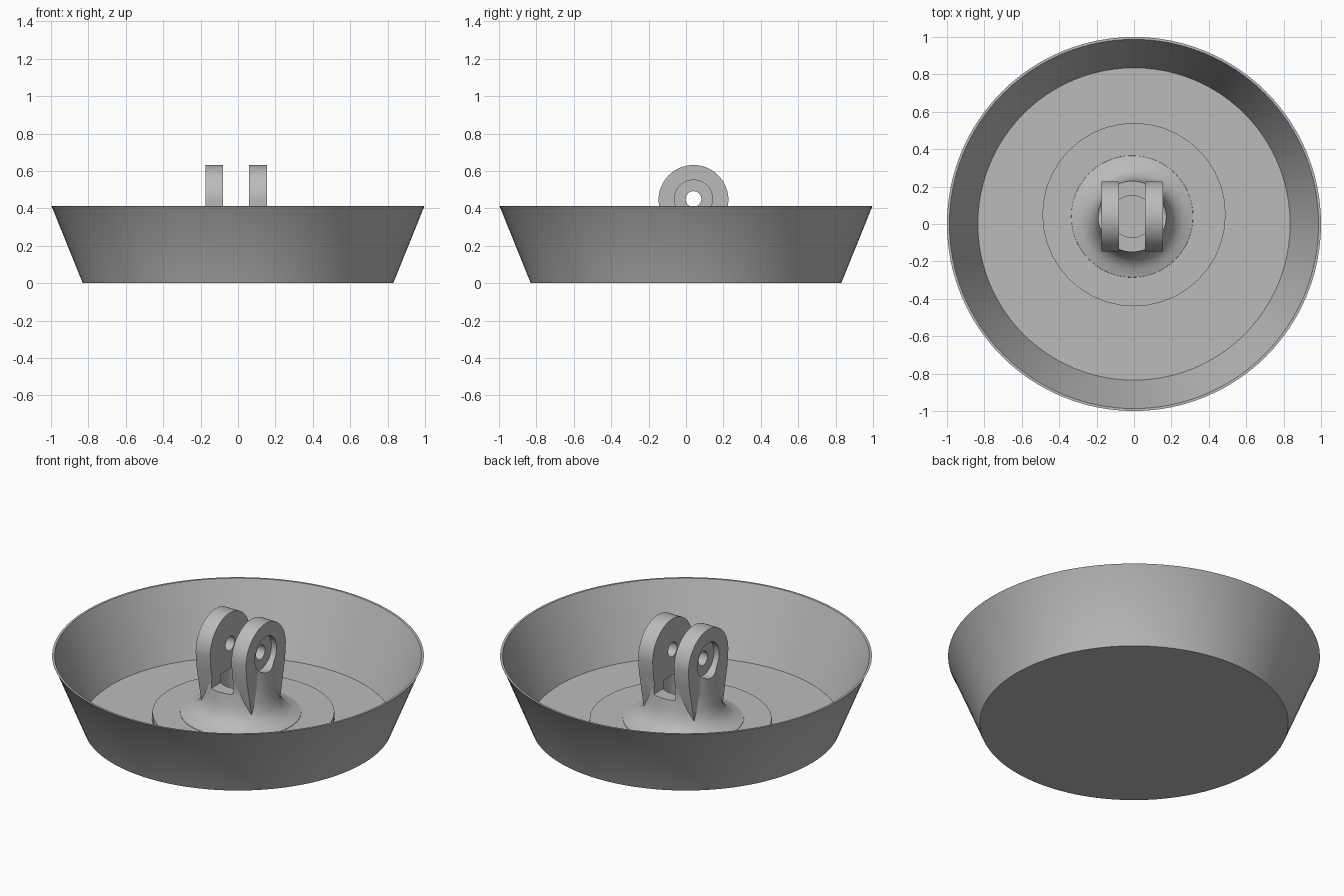
import bpy, bmesh, math
from mathutils import Matrix

if "Cube" in bpy.data.objects:
    bpy.data.objects.remove(bpy.data.objects["Cube"])

grey = bpy.data.materials.new("plain_grey")
grey.use_nodes = True
grey.diffuse_color = (0.5, 0.5, 0.5, 1)
grey.node_tree.nodes["Principled BSDF"].inputs["Base Color"].default_value = (0.5, 0.5, 0.5, 1)

CX, CY = -0.01, 0.04      # centre of the clevis
PIN_Z, LUG_R = 0.445, 0.187


def finish(bm, name):
    bmesh.ops.recalc_face_normals(bm, faces=bm.faces)
    mesh = bpy.data.meshes.new(name)
    bm.to_mesh(mesh)
    bm.free()
    mesh.materials.append(grey)
    obj = bpy.data.objects.new(name, mesh)
    bpy.context.collection.objects.link(obj)
    return obj


def revolve(name, profile, centre=(0, 0), steps=64):
    """Spin a closed (radius, height) profile that starts and ends on the axis."""
    bm = bmesh.new()
    verts = [bm.verts.new((r, 0, z)) for r, z in profile]
    edges = [bm.edges.new(pair) for pair in zip(verts, verts[1:])]
    bmesh.ops.spin(bm, geom=verts + edges, cent=(0, 0, 0), axis=(0, 0, 1),
                   angle=math.tau, steps=steps)
    bmesh.ops.remove_doubles(bm, verts=bm.verts, dist=0.0001)
    bmesh.ops.translate(bm, verts=bm.verts, vec=(*centre, 0))
    return finish(bm, name)


def cylinder(name, radius, depth, centre, along_x=False, segments=32):
    bm = bmesh.new()
    turn = Matrix.Rotation(math.pi / 2, 4, "Y") if along_x else Matrix()
    bmesh.ops.create_cone(bm, cap_ends=True, segments=segments, radius1=radius,
                          radius2=radius, depth=depth,
                          matrix=Matrix.Translation(centre) @ turn)
    return finish(bm, name)


def box(name, size, centre):
    bm = bmesh.new()
    bmesh.ops.create_cube(bm, size=1, matrix=Matrix.Translation(centre) @ Matrix.Diagonal((*size, 1)))
    return finish(bm, name)


def combine(target, tool, operation):
    mod = target.modifiers.new(operation, "BOOLEAN")
    mod.operation, mod.object, mod.solver = operation, tool, "EXACT"
    bpy.context.view_layer.objects.active = target
    bpy.ops.object.modifier_apply(modifier=mod.name)
    bpy.data.objects.remove(tool)


def smooth(obj, degrees):
    bpy.ops.object.select_all(action="DESELECT")
    obj.select_set(True)
    bpy.context.view_layer.objects.active = obj
    bpy.ops.object.shade_smooth_by_angle(angle=math.radians(degrees))


# Thin flared dish
dish = revolve("dish", [(0, 0), (0.83, 0), (0.995, 0.408), (1, 0.413), (0.987, 0.413),
                        (0.835, 0.015), (0, 0.015)], steps=96)

# Low disc on the dish floor
disc = cylinder("base_disc", 0.49, 0.05, (0, 0.05, 0.035), segments=40)

# Round post with a flared foot
clevis = revolve("clevis", [(0, 0.05), (0.33, 0.05), (0.325, 0.062), (0.28, 0.075),
                            (0.24, 0.1), (0.212, 0.14), (0.198, 0.19), (0.188, 0.26),
                            (0.177, 0.45), (0.165, 0.52), (0, 0.52)], (CX, CY))

# Round-topped block that becomes the two lugs
bm = bmesh.new()
outline = [(LUG_R * math.cos(a), PIN_Z + LUG_R * math.sin(a))
           for a in (math.pi * i / 32 for i in range(33))]
outline += [(-0.18, 0.36), (-0.135, 0.14), (0.135, 0.14), (0.18, 0.36)]
face = bm.faces.new([bm.verts.new((CX - 0.165, CY + y, z)) for y, z in outline])
side = bmesh.ops.extrude_face_region(bm, geom=[face])["geom"]
bmesh.ops.translate(bm, verts=[v for v in side if isinstance(v, bmesh.types.BMVert)],
                    vec=(0.33, 0, 0))
combine(clevis, finish(bm, "lug_block"), "UNION")

# Slot between the lugs, and the round well below it
combine(clevis, box("slot_cutter", (0.14, 0.6, 0.5), (CX, CY, 0.5)), "DIFFERENCE")
combine(clevis, cylinder("well_cutter", 0.112, 0.22, (CX, CY, 0.19)), "DIFFERENCE")

# Pin hole and the counterbore in each outer face
combine(clevis, cylinder("pin_cutter", 0.042, 0.6, (CX, CY, PIN_Z + 0.005), True), "DIFFERENCE")
for sign in (-1, 1):
    bore = cylinder("bore_cutter", 0.102, 0.1, (CX + sign * 0.18, CY, PIN_Z + 0.005), True)
    combine(clevis, bore, "DIFFERENCE")

for part in (dish, disc, clevis):
    smooth(part, 30)
